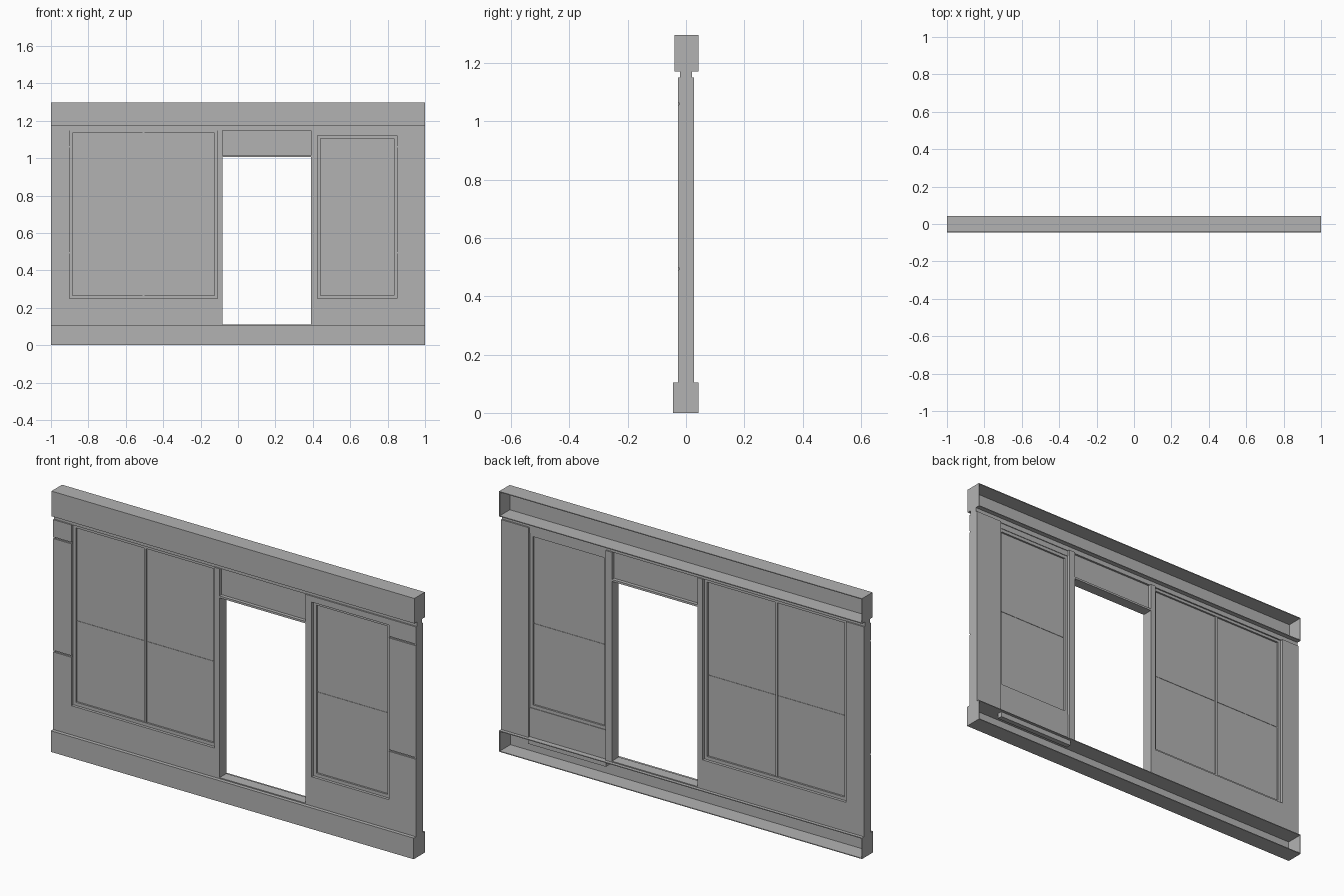
import bpy
import bmesh
from mathutils import Matrix, Vector

cube = bpy.data.objects.get("Cube")
if cube:
    bpy.data.objects.remove(cube, do_unlink=True)

GREY = (0.45, 0.45, 0.45, 1)
grey = bpy.data.materials.new("plain grey")
grey.use_nodes = True
grey.diffuse_color = GREY
grey.node_tree.nodes["Principled BSDF"].inputs["Base Color"].default_value = GREY


def build(name, boxes):
    """One object from boxes given as (x0, x1, y0, y1, z0, z1)."""
    bm = bmesh.new()
    for x0, x1, y0, y1, z0, z1 in boxes:
        middle = Vector((x0 + x1, y0 + y1, z0 + z1)) / 2
        size = Vector((x1 - x0, y1 - y0, z1 - z0))
        bmesh.ops.create_cube(bm, size=1,
                              matrix=Matrix.Translation(middle) @ Matrix.Diagonal(size).to_4x4())
    mesh = bpy.data.meshes.new(name)
    bm.to_mesh(mesh)
    bm.free()
    mesh.materials.append(grey)
    obj = bpy.data.objects.new(name, mesh)
    bpy.context.collection.objects.link(obj)
    return obj


def channel(name, y0, y1, z0, z1):
    """Hollow rail with an open back."""
    t = 0.004
    build(name, [
        (-1, 1, y0, y0 + t, z0, z1),
        (-1, 1, y0 + t, y1, z0, z0 + t),
        (-1, 1, y0 + t, y1, z1 - t, z1),
        (-1, -1 + t, y0 + t, y1, z0 + t, z1 - t),
        (1 - t, 1, y0 + t, y1, z0 + t, z1 - t)])


def frame(x0, x1, z0, z1, width, depth):
    """Four bars around an opening, inside the given bounds."""
    return [(x0, x0 + width, -depth, depth, z0, z1),
            (x1 - width, x1, -depth, depth, z0, z1),
            (x0 + width, x1 - width, -depth, depth, z0, z0 + width),
            (x0 + width, x1 - width, -depth, depth, z1 - width, z1)]


def window(name, x0, x1, z0, z1, columns, sash=0.016):
    """Sash, thin panes split by a middle seam, and narrow upright bars."""
    build(name + "_sash", frame(x0, x1, z0, z1, sash, 0.013))
    a, b, seam = x0 + sash, x1 - sash, 0.67
    build(name + "_panes", [(a, b, -0.004, 0.004, z0 + sash, seam - 0.002),
                            (a, b, -0.004, 0.004, seam + 0.002, z1 - sash),
                            (a, b, -0.002, 0.002, seam - 0.002, seam + 0.002)])
    for i in range(1, columns):
        x = a + (b - a) * i / columns
        build(name + "_bar", [(x - 0.006, x + 0.006, -0.01, 0.01, z0 + sash, z1 - sash)])


# Top and bottom rails, with the track under the top one
channel("top_rail", -0.04, 0.043, 1.172, 1.297)
channel("bottom_rail", -0.045, 0.043, 0, 0.105)
build("top_track", [(-1, 1, -0.02, 0.02, 1.148, 1.172)])

D, LOW, HIGH = 0.027, 0.105, 1.15


def end_panel(name, x0, x1, outer):
    """Boarded wall end with narrow front grooves between the boards."""
    edges = [LOW, 0.495, 1.06, HIGH]
    gap = 0.004
    boxes = [(x0, x1, -D + 0.008, D, LOW, HIGH)]
    for low, high in zip(edges, edges[1:]):
        boxes.append((x0, x1, -D, -D + 0.008,
                      low + (gap if low > LOW else 0), high - (gap if high < HIGH else 0)))
    build(name, boxes)
    # Small pegs at the board joints
    for z in edges[1:3]:
        build(name + "_peg", [(outer - 0.004, outer + 0.004, -0.024, -0.016, z - 0.006, z + 0.006)])


end_panel("right_end_wall", -1, -0.9, -0.996)
end_panel("left_end_wall", 0.85, 1, 0.996)

# Fixed wall below the wide window
build("lower_wall", [(-0.9, -0.11, -D, D, LOW, 0.25)])
window("wide_window", -0.9, -0.11, 0.25, HIGH, 2)

# Door posts, transom and threshold
build("right_door_post", [(-0.11, -0.083, -D, D, LOW, HIGH)])
build("left_door_post", [(0.39, 0.425, -D, D, LOW, HIGH)])
build("door_transom", [(-0.083, 0.39, -0.01, 0.01, 1.015, HIGH),
                       (-0.083, 0.39, -D, D, 1.005, 1.015)])
build("threshold", [(-0.083, 0.39, -D, D, LOW, 0.11)])

# Sliding door parked beside the opening, reaching into the bottom rail
build("sliding_door_base", [(0.425, 0.85, -D, 0.016, LOW, 0.25),
                            (0.42, 0.85, 0.004, 0.03, 0.075, LOW)])
window("sliding_door", 0.425, 0.85, 0.25, 1.12, 1)
build("sliding_door_head", [(0.425, 0.85, -D, 0.016, 1.12, HIGH)])
